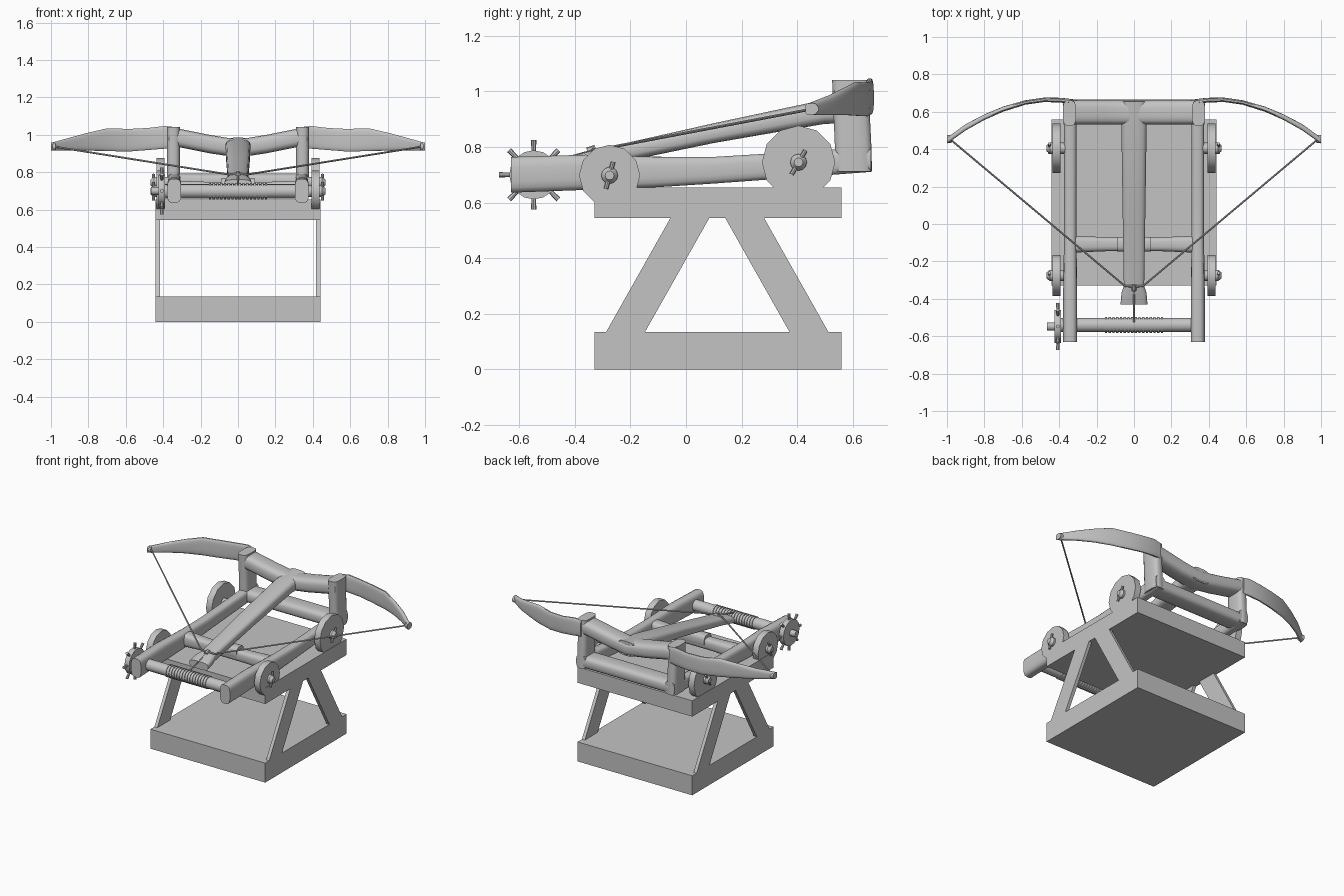
import bpy, bmesh, math
from mathutils import Vector

if "Cube" in bpy.data.objects:
    bpy.data.objects.remove(bpy.data.objects["Cube"])

grey = bpy.data.materials.new("plain grey")
grey.diffuse_color = (0.55, 0.55, 0.55, 1)
grey.use_nodes = True
grey.node_tree.nodes["Principled BSDF"].inputs["Base Color"].default_value = grey.diffuse_color


def finish(name, bm, smooth=None):
    bmesh.ops.recalc_face_normals(bm, faces=bm.faces[:])
    me = bpy.data.meshes.new(name)
    bm.to_mesh(me)
    bm.free()
    ob = bpy.data.objects.new(name, me)
    bpy.context.collection.objects.link(ob)
    me.materials.append(grey)
    if smooth:
        bpy.ops.object.select_all(action='DESELECT')
        ob.select_set(True)
        bpy.context.view_layer.objects.active = ob
        bpy.ops.object.shade_smooth_by_angle(angle=math.radians(smooth))
    return ob


def prism(name, outline, x0, x1):
    """Extrude a (y, z) outline from x0 to x1."""
    bm = bmesh.new()
    f = bm.faces.new([bm.verts.new((x0, y, z)) for y, z in outline])
    r = bmesh.ops.extrude_face_region(bm, geom=[f])
    bmesh.ops.translate(bm, vec=(x1 - x0, 0, 0),
                        verts=[v for v in r['geom'] if isinstance(v, bmesh.types.BMVert)])
    return finish(name, bm)


def loft(name, stations, u, v, n=16, power=0.6):
    """Skin rounded sections; each station is (centre, half size along u, half size along v)."""
    bm = bmesh.new()
    u, v = Vector(u), Vector(v)
    curve = lambda t: math.copysign(abs(t) ** power, t)
    rings = []
    for c, hu, hv in stations:
        ring = []
        for i in range(n):
            a = 2 * math.pi * (i + 0.5) / n
            ring.append(bm.verts.new(Vector(c) + u * hu * curve(math.cos(a)) + v * hv * curve(math.sin(a))))
        rings.append(ring)
    for a, b in zip(rings, rings[1:]):
        for i in range(n):
            bm.faces.new((a[i], a[(i + 1) % n], b[(i + 1) % n], b[i]))
    bm.faces.new(rings[0])
    bm.faces.new(rings[-1])
    return finish(name, bm, 50)


def rod(name, a, b, r, n=8, r2=None):
    a, b = Vector(a), Vector(b)
    bm = bmesh.new()
    bmesh.ops.create_cone(bm, cap_ends=True, segments=n, radius1=r, radius2=r if r2 is None else r2,
                          depth=(b - a).length)
    bm.transform((b - a).to_track_quat('Z', 'Y').to_matrix().to_4x4())
    bmesh.ops.translate(bm, vec=(a + b) / 2, verts=bm.verts)
    return finish(name, bm, 40)


X, Y, Z = (1, 0, 0), (0, 1, 0), (0, 0, 1)

# Stand: two slabs and slanted thin legs
for name, z0, z1 in (("base_slab", 0, 0.135), ("top_slab", 0.545, 0.655)):
    prism(name, [(-0.33, z0), (0.56, z0), (0.56, z1), (-0.33, z1)], -0.44, 0.44)
for s in (-1, 1):
    prism("front_leg", [(-0.29, 0.13), (-0.15, 0.13), (0.087, 0.55), (-0.053, 0.55)], s * 0.417, s * 0.44)
    prism("rear_leg", [(0.515, 0.13), (0.375, 0.13), (0.138, 0.55), (0.278, 0.55)], s * 0.417, s * 0.44)

# Frame rails, uprights and bow arms, one of each per side
rail = [(-0.63, 0.635, 0.765, 0.038), (-0.36, 0.645, 0.773, 0.038), (-0.1, 0.655, 0.765, 0.034),
        (0.1, 0.668, 0.765, 0.034), (0.4, 0.69, 0.783, 0.034), (0.665, 0.71, 0.80, 0.036)]
post = [(0.712, 0.535, 0.67), (0.80, 0.535, 0.668), (0.92, 0.53, 0.662), (1.042, 0.525, 0.66)]
arm = [(0.34, 0.655, 0.93, 1.042, 0.014), (0.39, 0.662, 0.925, 1.048, 0.013), (0.48, 0.664, 0.918, 1.037, 0.012),
       (0.58, 0.650, 0.91, 1.032, 0.012), (0.70, 0.614, 0.912, 1.035, 0.014), (0.80, 0.571, 0.915, 1.012, 0.015),
       (0.90, 0.517, 0.915, 0.985, 0.017), (1.0, 0.445, 0.915, 0.957, 0.016)]
for s in (-1, 1):
    loft("side_rail", [((s * 0.341, y, (a + b) / 2), h, (b - a) / 2) for y, a, b, h in rail], X, Z)
    loft("rear_upright", [((s * 0.345, (a + b) / 2, z), 0.036, (b - a) / 2) for z, a, b in post], X, Y)
    loft("bow_arm", [((s * x, y, (a + b) / 2), h, (b - a) / 2) for x, y, a, b, h in arm], Y, Z)

# Cross beams
top = [(0.37, 0.94, 1.042), (0.3, 0.93, 1.03), (0.15, 0.90, 1.0), (0.0, 0.878, 0.975)]
top += [(-x, a, b) for x, a, b in top[-2::-1]]
loft("upper_beam", [((x, 0.597, (a + b) / 2), 0.065, (b - a) / 2) for x, a, b in top], Y, Z)
loft("lower_rear_beam", [((s * 0.35, 0.6, 0.75), 0.066, 0.043) for s in (-1, 1)], Y, Z)
loft("middle_beam", [((s * x, -0.108, 0.71), h, h) for s, x, h in
                     ((-1, 0.34, 0.046), (-1, 0.15, 0.038), (1, 0.15, 0.038), (1, 0.34, 0.046))], Y, Z)
loft("stock_support", [((s * 0.092, -0.108, 0.725), 0.04, 0.042) for s in (-1, 1)], Y, Z)

# Stock with wider butt
stock = [(-0.43, 0.073, 0.735, 0.026), (-0.37, 0.068, 0.75, 0.03), (-0.33, 0.055, 0.757, 0.032),
         (0.1, 0.062, 0.85, 0.036), (0.5, 0.068, 0.927, 0.044), (0.655, 0.068, 0.935, 0.05)]
loft("stock", [((0, y, z), h, v) for y, h, z, v in stock], X, Z)

# Bow string, catch and draw rope
for s in (-1, 1):
    rod("bow_string", (s * 0.985, 0.455, 0.937), (s * 0.05, -0.33, 0.788), 0.005)
    rod("string_knot", (s * 0.975, 0.455, 0.937), (s * 1.0, 0.455, 0.937), 0.022, 10)
    rod("string_centre", (s * 0.05, -0.33, 0.788), (0, -0.335, 0.793), 0.006)
rod("string_catch", (0, -0.355, 0.785), (0, -0.325, 0.795), 0.013)
rod("draw_rope", (0, -0.34, 0.785), (0, -0.525, 0.735), 0.005)

# Winding roller with rope coils in the middle
rod("roller", (-0.40, -0.54, 0.698), (0.33, -0.54, 0.698), 0.038, 16)
for i in range(16):
    x = -0.15 + i * 0.02
    rod("rope_coil", (x - 0.006, -0.54, 0.698), (x + 0.006, -0.54, 0.698), 0.043, 16)

# Spoked winding wheel
wy, wz = -0.548, 0.70
rod("winding_wheel", (-0.425, wy, wz), (-0.39, wy, wz), 0.088, 16)
rod("winding_hub", (-0.465, wy, wz), (-0.36, wy, wz), 0.022, 10)
for i in range(8):
    a = i * math.pi / 4
    d = Vector((0, math.cos(a), math.sin(a)))
    c = Vector((-0.407, wy, wz))
    rod("winding_handle", c + d * 0.07, c + d * 0.125, 0.007, 8, 0.010)

# Carriage wheels with rounded axle ends and lock pins
for s in (-1, 1):
    for y, z, r, tilt in ((-0.275, 0.698, 0.11, 75), (0.405, 0.745, 0.132, 60)):
        rod("carriage_wheel", (s * 0.393, y, z), (s * 0.437, y, z), r, 12)
        rod("axle", (s * 0.34, y, z), (s * 0.45, y, z), 0.03, 12)
        rod("axle_end", (s * 0.45, y, z), (s * 0.468, y, z), 0.03, 12, 0.016)
        a = math.radians(tilt)
        d = Vector((0, math.cos(a), math.sin(a))) * 0.05
        c = Vector((s * 0.452, y, z))
        rod("lock_pin", c - d, c + d, 0.008)
